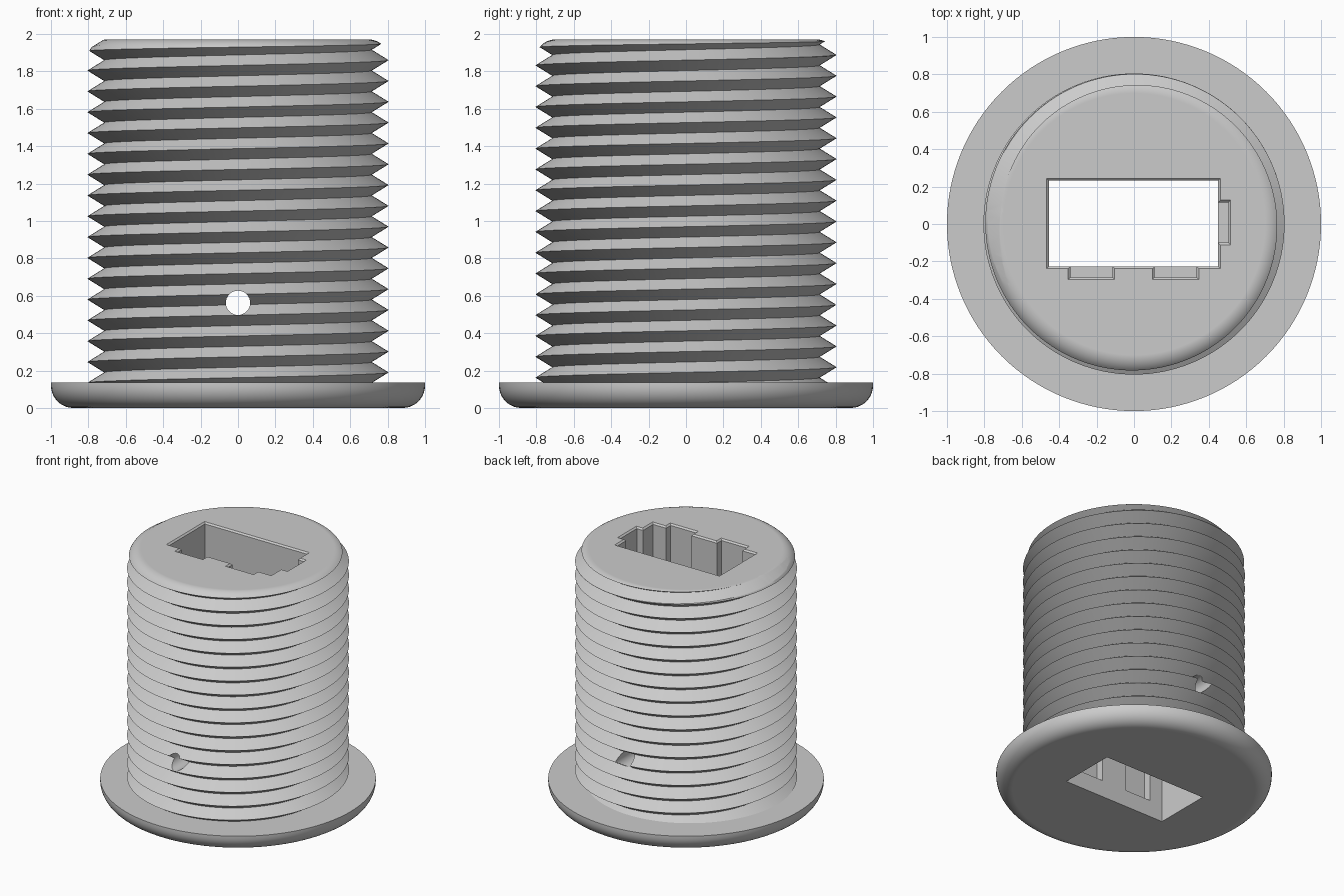
import bpy, bmesh, math

cube = bpy.data.objects.get("Cube")
if cube:
    bpy.data.objects.remove(cube, do_unlink=True)

SEG = 128
PITCH, CREST, ROOT = 0.1113, 0.805, 0.715
TOP, FLANGE = 1.97, 0.135

grey = bpy.data.materials.new("plain grey")
grey.use_nodes = True
colour = (0.6, 0.6, 0.6, 1)
grey.diffuse_color = colour
grey.node_tree.nodes["Principled BSDF"].inputs["Base Color"].default_value = colour


def finish(name, bm):
    bmesh.ops.recalc_face_normals(bm, faces=bm.faces)
    mesh = bpy.data.meshes.new(name)
    bm.to_mesh(mesh)
    bm.free()
    mesh.materials.append(grey)
    obj = bpy.data.objects.new(name, mesh)
    bpy.context.collection.objects.link(obj)
    return obj


def stack(bm, rings):
    """Join closed rings of points into a capped solid."""
    rows = [[bm.verts.new(p) for p in ring] for ring in rings]
    for a, b in zip(rows, rows[1:]):
        n = len(a)
        for i in range(n):
            j = (i + 1) % n
            bm.faces.new((a[i], a[j], b[j], b[i]))
    bm.faces.new(rows[0][::-1])
    bm.faces.new(rows[-1])


def lathe(name, profile):
    bm = bmesh.new()
    angles = [math.tau * i / SEG for i in range(SEG)]
    stack(bm, [[(r * math.cos(a), r * math.sin(a), z) for a in angles]
               for r, z in profile])
    return finish(name, bm)


def arc(r, z, radius, start, end, steps=10):
    points = []
    for i in range(steps + 1):
        a = math.radians(start + (end - start) * i / steps)
        points.append((r + radius * math.cos(a), z + radius * math.sin(a)))
    return points


def combine(target, tool, operation):
    mod = target.modifiers.new(operation.lower(), "BOOLEAN")
    mod.operation, mod.solver, mod.object = operation, "EXACT", tool
    bpy.context.view_layer.objects.active = target
    bpy.ops.object.modifier_apply(modifier=mod.name)
    bpy.data.objects.remove(tool, do_unlink=True)


def threaded_body():
    """A continuous right-hand V thread, trimmed flat at both ends."""
    bm = bmesh.new()
    crest, root = [], []
    for i in range(SEG * 24 + 1):
        a = math.tau * i / SEG
        z = 0.19 + PITCH * (i / SEG - 4)
        c, s = math.cos(a), math.sin(a)
        crest.append(bm.verts.new((CREST * c, CREST * s, z)))
        root.append(bm.verts.new((ROOT * c, ROOT * s, z + PITCH / 2)))
    for i in range(len(crest) - 1):
        bm.faces.new((crest[i], crest[i + 1], root[i + 1], root[i]))
        k = i + SEG
        if k + 1 < len(crest):
            bm.faces.new((root[i], root[i + 1], crest[k + 1], crest[k]))
    for z, up in ((0.05, -1), (2.1, 1)):
        bmesh.ops.bisect_plane(bm, geom=bm.verts[:] + bm.edges[:] + bm.faces[:],
                               plane_co=(0, 0, z), plane_no=(0, 0, up),
                               clear_outer=True)
    bmesh.ops.holes_fill(bm, edges=[e for e in bm.edges if e.is_boundary], sides=0)
    return finish("threaded_bushing", bm)


def socket_cutter(name, x0, x1, y0, y1, floor):
    """Box with a small chamfered mouth at the top."""
    rings = []
    for z, g in ((floor, 0), (TOP - 0.012, 0), (TOP + 0.02, 0.032)):
        rings.append([(x0 - g, y0 - g, z), (x1 + g, y0 - g, z),
                      (x1 + g, y1 + g, z), (x0 - g, y1 + g, z)])
    bm = bmesh.new()
    stack(bm, rings)
    return finish(name, bm)


# Threaded barrel with a rounded top rim
body = threaded_body()
envelope = lathe("rim_envelope", [(0.83, 0), (0.83, 1.84)]
                 + arc(0.70, TOP - 0.105, 0.105, 0, 90))
combine(body, envelope, "INTERSECT")

# Flange with a rounded lower edge
flange = lathe("flange", arc(0.88, 0.12, 0.12, -90, 0) + [(1, FLANGE)])
combine(body, flange, "UNION")

# Rectangular through socket and its three side notches
combine(body, socket_cutter("socket", -0.455, 0.45, -0.227, 0.232, -0.1), "DIFFERENCE")
for x0, x1, y0, y1 in ((-0.34, -0.115, -0.285, -0.2),
                       (0.11, 0.335, -0.285, -0.2),
                       (0.42, 0.505, -0.10, 0.115)):
    combine(body, socket_cutter("notch", x0, x1, y0, y1, FLANGE), "DIFFERENCE")

# Round pin hole running front to back
bm = bmesh.new()
ring = [(0.065 * math.cos(math.tau * i / 32), 0.562 + 0.065 * math.sin(math.tau * i / 32))
        for i in range(32)]
stack(bm, [[(x, y, z) for x, z in ring] for y in (-1.2, 1.2)])
combine(body, finish("pin_hole", bm), "DIFFERENCE")

# Smooth curved surfaces, crisp thread and socket edges
bpy.ops.object.select_all(action="DESELECT")
body.select_set(True)
bpy.context.view_layer.objects.active = body
bpy.ops.object.shade_smooth_by_angle(angle=math.radians(30))
weighted = body.modifiers.new("weighted_normals", "WEIGHTED_NORMAL")
weighted.keep_sharp = True
